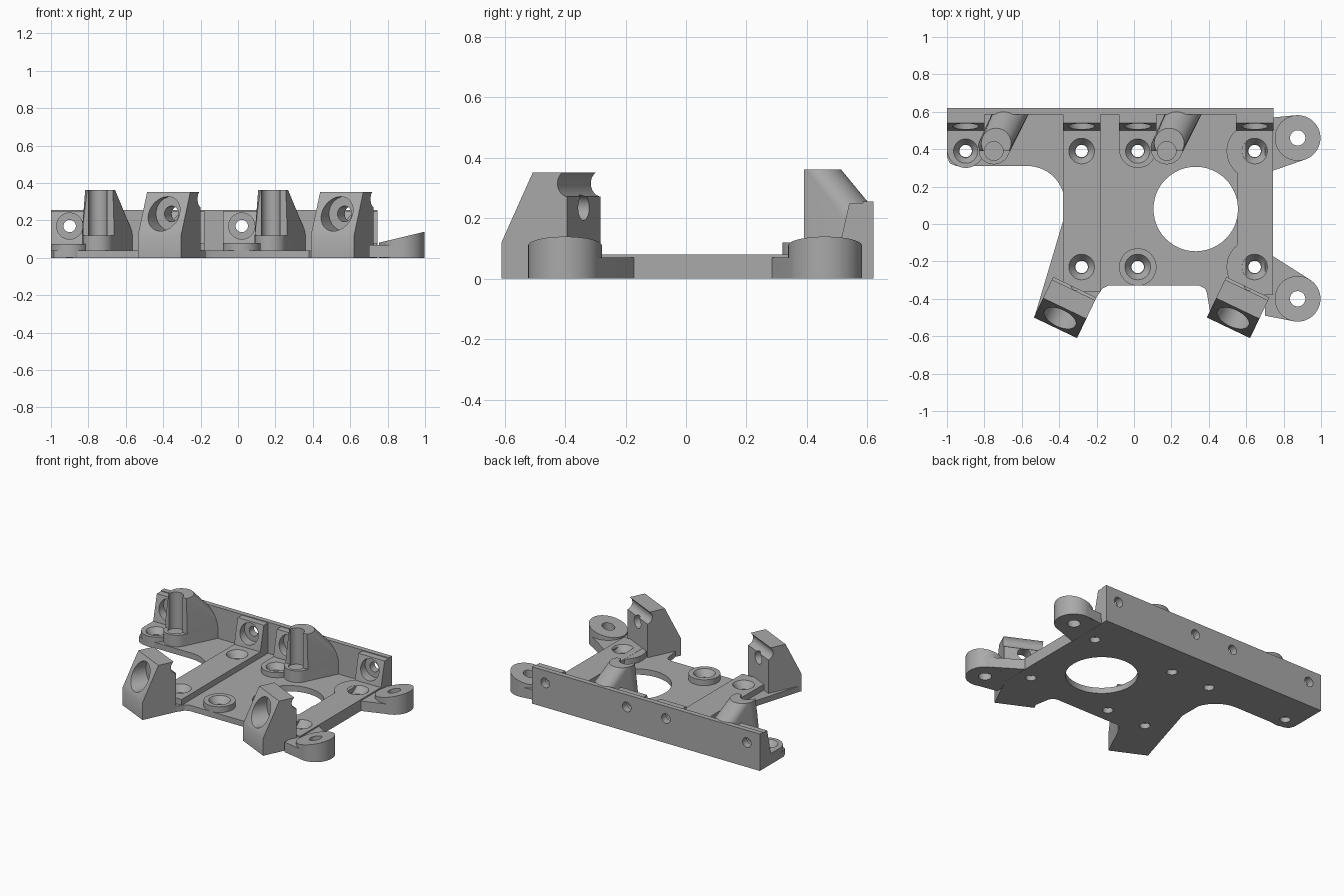
import bpy, bmesh, math
from mathutils import Matrix, Vector

cube = bpy.data.objects.get("Cube")
if cube:
    bpy.data.objects.remove(cube, do_unlink=True)

grey = bpy.data.materials.new("plain grey")
grey.use_nodes = True
grey.diffuse_color = (0.4, 0.4, 0.4, 1)
grey.node_tree.nodes["Principled BSDF"].inputs["Base Color"].default_value = grey.diffuse_color

ACROSS = Vector((0.9, -0.43, 0)).normalized()   # width axis of the skewed posts
ALONG = Vector((0.43, 0.9, 0)).normalized()     # depth axis of the skewed posts
SCREWS = [(-0.9, 0.39), (-0.28, 0.39), (0.02, 0.39), (0.645, 0.39),
          (-0.28, -0.23), (0.02, -0.23), (0.645, -0.23)]
WALL_X = [-0.9, -0.28, 0.02, 0.645]


def make(name, bm):
    bmesh.ops.recalc_face_normals(bm, faces=bm.faces)
    me = bpy.data.meshes.new(name)
    bm.to_mesh(me)
    bm.free()
    ob = bpy.data.objects.new(name, me)
    bpy.context.collection.objects.link(ob)
    me.materials.append(grey)
    return ob


def circle(x, y, r, n=48):
    return [(x + r * math.cos(2 * math.pi * i / n), y + r * math.sin(2 * math.pi * i / n))
            for i in range(n)]


def prism(name, outline, z0, z1):
    bm = bmesh.new()
    face = bm.faces.new([bm.verts.new((x, y, z0)) for x, y in outline])
    new = bmesh.ops.extrude_face_region(bm, geom=[face])["geom"]
    for v in new:
        if isinstance(v, bmesh.types.BMVert):
            v.co.z = z1
    return make(name, bm)


def box(name, x0, x1, y0, y1, z0, z1):
    return prism(name, [(x0, y0), (x1, y0), (x1, y1), (x0, y1)], z0, z1)


def hull(name, points):
    bm = bmesh.new()
    for p in points:
        bm.verts.new(p)
    out = bmesh.ops.convex_hull(bm, input=bm.verts)
    junk = set(out["geom_interior"] + out["geom_unused"])
    bmesh.ops.delete(bm, geom=[v for v in junk if isinstance(v, bmesh.types.BMVert)],
                     context='VERTS')
    bmesh.ops.dissolve_limit(bm, angle_limit=0.01, verts=bm.verts, edges=bm.edges)
    return make(name, bm)


def rod(a, b, r0, r1=None):
    """Round cutter running from a to b."""
    a, b = Vector(a), Vector(b)
    bm = bmesh.new()
    turn = (b - a).to_track_quat('Z', 'Y').to_matrix().to_4x4()
    bmesh.ops.create_cone(bm, cap_ends=True, segments=48, radius1=r0,
                          radius2=r0 if r1 is None else r1, depth=(b - a).length,
                          matrix=Matrix.Translation((a + b) / 2) @ turn)
    return make("cutter", bm)


def cut(ob, cutters):
    for c in cutters:
        c.hide_render = True
        m = ob.modifiers.new("cut", 'BOOLEAN')
        m.operation, m.solver, m.object = 'DIFFERENCE', 'EXACT', c
    dg = bpy.context.evaluated_depsgraph_get()
    dg.update()
    me = bpy.data.meshes.new_from_object(ob.evaluated_get(dg))
    ob.modifiers.clear()
    ob.data = me
    for c in cutters:
        bpy.data.objects.remove(c, do_unlink=True)


def screw_cutters(spots):
    out = []
    for x, y in spots:
        out.append(rod((x, y, -0.1), (x, y, 0.3), 0.033))
        out.append(rod((x, y, 0.035), (x, y, 0.085), 0.036, 0.072))
    return out


def opening():
    return rod((0.33, 0.08, -0.1), (0.33, 0.08, 0.3), 0.226)


# Base plate with a scooped left side
scoop = [(-0.57 + 0.2 * math.sin(a), 0.11 + 0.2 * math.cos(a))
         for a in [math.pi / 2 * i / 14 for i in range(15)]]
outline = [(-1, 0.6), (-1, 0.36), (-0.985, 0.325), (-0.95, 0.31)] + scoop + [
    (-0.375, 0.03), (-0.53, -0.49), (-0.23, -0.43), (-0.185, -0.37), (-0.17, -0.345),
    (-0.14, -0.33), (0.35, -0.33), (0.38, -0.345), (0.39, -0.37), (0.41, -0.49),
    (0.7, -0.41), (0.74, -0.36), (0.74, 0.6)]
plate = prism("base_plate", outline, 0, 0.04)
cut(plate, [opening()] + screw_cutters(SCREWS))

# Raised strips
strip = box("left_strip", -0.38, -0.18, -0.36, 0.6, 0.001, 0.08)
cut(strip, screw_cutters([SCREWS[1], SCREWS[4]]))
strip = box("right_strip", 0.55, 0.742, -0.38, 0.6, 0.001, 0.08)
cut(strip, [opening()] + screw_cutters([SCREWS[3], SCREWS[6]]))

# Round swellings beside the right strip
for y in (0.39, -0.23):
    swell = prism("strip_swelling", circle(0.645, y, 0.15), 0.002, 0.079)
    cut(swell, [opening(), box("cutter", 0.6, 1, -1, 1, -1, 1)])

# Screw bosses on the thin part of the plate
boss = prism("front_screw_boss", circle(0.02, -0.23, 0.1), 0.002, 0.08)
cut(boss, screw_cutters([SCREWS[5]]))
for x, y in (SCREWS[0], SCREWS[2]):
    low = circle(x, y + 0.01, 0.1)
    pts = low + [(x - 0.1, 0.6), (x + 0.1, 0.6)]
    boss = hull("rear_screw_boss", [(a, b, z) for a, b in pts for z in (0.002, 0.075)])
    cut(boss, screw_cutters([(x, y)]))

# Rear wall and its screw pads
wall = box("rear_wall", -1, 0.745, 0.585, 0.62, 0, 0.255)
cut(wall, [rod((x, 0.4, 0.17), (x, 0.8, 0.17), 0.033) for x in WALL_X])
for x in WALL_X:
    side = [(0.5, 0.03), (0.5, 0.075), (0.54, 0.125), (0.54, 0.25), (0.59, 0.25), (0.59, 0.03)]
    pad = hull("wall_screw_pad", [(x + s, y, z) for y, z in side for s in (-0.1, 0.1)])
    cut(pad, [rod((x, 0.4, 0.17), (x, 0.57, 0.17), 0.07),
              rod((x, 0.4, 0.17), (x, 0.8, 0.17), 0.033)])

# Front skewed posts with a stepped bore and a groove at the rear top edge
for start in (Vector((-0.42, -0.555, 0)), Vector((0.505, -0.555, 0))):
    side = [(0, 0), (0, 0.12), (0.115, 0.352), (0.24, 0.352), (0.24, 0)]
    post = hull("front_post", [start + ALONG * d + ACROSS * s + Vector((0, 0, z))
                               for d, z in side for s in (-0.128, 0.128)])
    mid = start + Vector((0, 0, 0.235))
    edge = start + ALONG * 0.25 + Vector((0, 0, 0.315))
    cut(post, [rod(mid - ALONG * 0.1, mid + ALONG * 0.15, 0.092),
               rod(mid - ALONG * 0.1, mid + ALONG * 0.4, 0.042),
               rod(edge - ACROSS * 0.3, edge + ACROSS * 0.3, 0.045)])

# Rear skewed posts: round foot, tall half with a groove, sloping back
for cx in (-0.75, 0.175):
    c = Vector((cx, 0.405, 0))
    back = c + ALONG * 0.24
    top = c + ALONG * 0.03
    pts = [(x, y, z) for x, y in circle(c.x, c.y, 0.086) for z in (0.01, 0.12)]
    pts += [(x, y, 0.362) for x, y in circle(top.x, top.y, 0.08)]
    pts += [(x, y, z) for x, y in circle(back.x, back.y, 0.09) for z in (0.01, 0.12)]
    post = hull("rear_post", pts)
    spot = SCREWS[0] if cx < 0 else SCREWS[2]
    cut(post, [box("cutter", cx - 0.3, cx + 0.3, 0, 0.39, 0.12, 1),
               box("cutter", cx - 0.5, cx + 0.5, 0.61, 1, -1, 1),
               rod((cx, 0.39, 0.11), (cx, 0.39, 0.5), 0.05),
               rod((spot[0], spot[1], 0.07), (spot[0], spot[1], 0.3), 0.072)])

# Mounting ears with sloping tops, and the webs that join them to the plate
for y, y0, y1 in ((0.46, 0.27, 0.565), (-0.4, -0.49, -0.145)):
    rim = circle(0.875, y, 0.122)
    ear = hull("mounting_ear", [(a, b, z) for a, b in rim for z in (0, 0.14 - 0.24 * (1 - a))])
    cut(ear, [rod((0.875, y, -0.1), (0.875, y, 0.3), 0.041)])
    pts = [(a, b, z) for a, b in rim for z in (0.001, 0.07)]
    pts += [(0.7, b, z) for b in (y0, y1) for z in (0.001, 0.07)]
    web = hull("ear_web", pts)
    cut(web, [rod((0.875, y, -0.1), (0.875, y, 0.3), 0.041)])

# Smooth round faces, keep edges sharp
bpy.ops.object.select_all(action='DESELECT')
for ob in bpy.context.scene.objects:
    if ob.type == 'MESH':
        ob.select_set(True)
        bpy.context.view_layer.objects.active = ob
bpy.ops.object.shade_smooth_by_angle(angle=math.radians(30))
